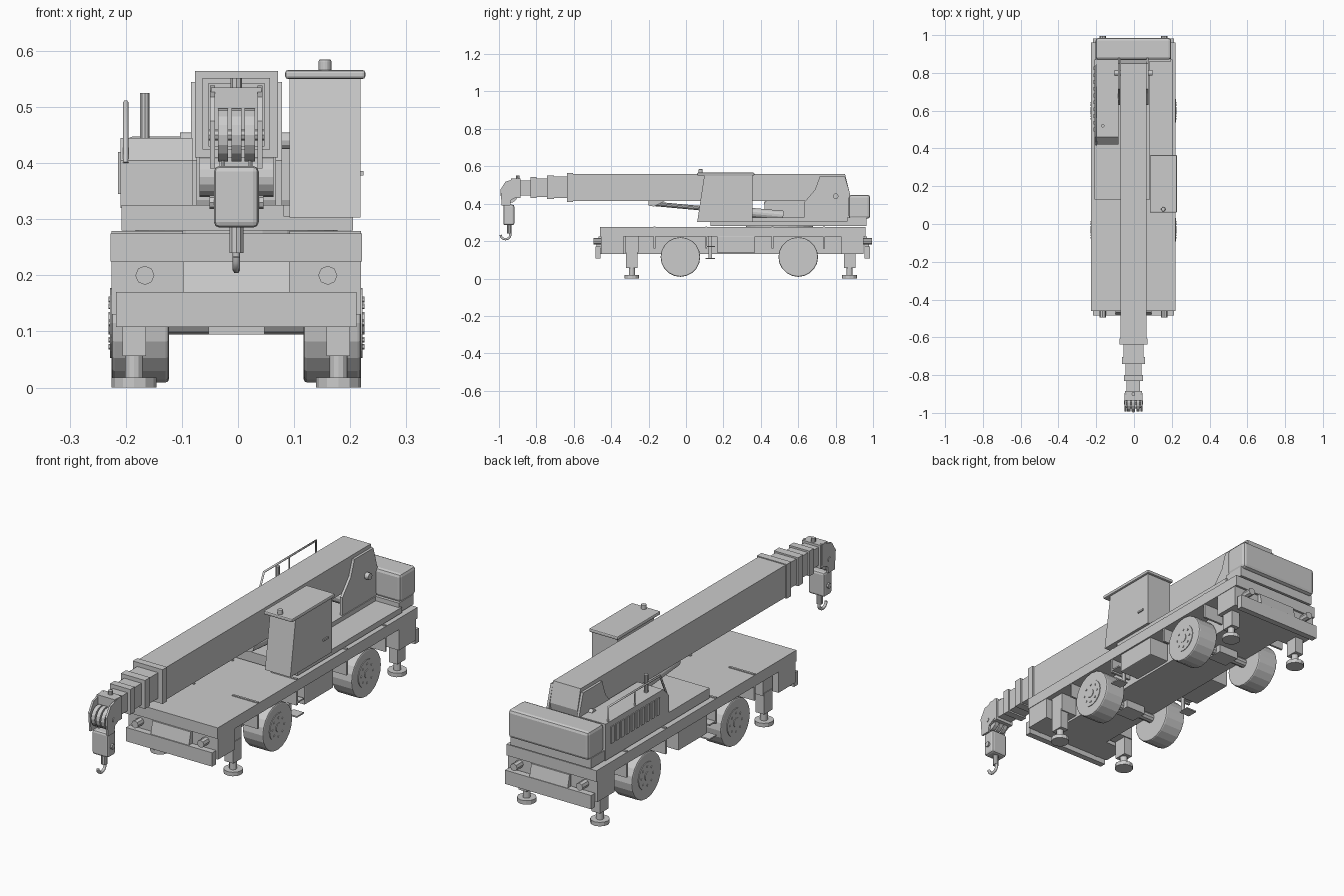
import bpy, bmesh, math
from mathutils import Vector

if "Cube" in bpy.data.objects:
    bpy.data.objects.remove(bpy.data.objects["Cube"])

parts = []

def add(name, bm, bevel=0):
    bmesh.ops.recalc_face_normals(bm, faces=bm.faces)
    me = bpy.data.meshes.new(name)
    bm.to_mesh(me)
    bm.free()
    ob = bpy.data.objects.new(name, me)
    bpy.context.collection.objects.link(ob)
    if bevel:
        m = ob.modifiers.new("bevel", 'BEVEL')
        m.width, m.segments = bevel, 2
    parts.append(ob)
    return ob

def prism(name, prof, x0, x1, bevel=0):
    """Extrude a (y, z) profile along x."""
    bm = bmesh.new()
    f = bm.faces.new([bm.verts.new((x0, y, z)) for y, z in prof])
    r = bmesh.ops.extrude_face_region(bm, geom=[f])
    bmesh.ops.translate(bm, vec=(x1 - x0, 0, 0),
                        verts=[v for v in r['geom'] if isinstance(v, bmesh.types.BMVert)])
    return add(name, bm, bevel)

def box(name, x0, x1, y0, y1, z0, z1, bevel=0):
    return prism(name, [(y0, z0), (y1, z0), (y1, z1), (y0, z1)], x0, x1, bevel)

def cyl(name, a, b, r, n=12, bevel=0):
    a, b = Vector(a), Vector(b)
    bm = bmesh.new()
    bmesh.ops.create_cone(bm, cap_ends=True, segments=n, radius1=r, radius2=r, depth=(b - a).length)
    bm.transform((b - a).to_track_quat('Z', 'Y').to_matrix().to_4x4())
    bmesh.ops.translate(bm, vec=(a + b) / 2, verts=bm.verts)
    return add(name, bm, bevel)

def tube(name, pts, r):
    cu = bpy.data.curves.new(name, 'CURVE')
    cu.dimensions, cu.bevel_depth, cu.bevel_resolution, cu.use_fill_caps = '3D', r, 1, True
    s = cu.splines.new('POLY')
    s.points.add(len(pts) - 1)
    for p, c in zip(s.points, pts):
        p.co = (*c, 1)
    ob = bpy.data.objects.new(name, cu)
    bpy.context.collection.objects.link(ob)
    parts.append(ob)

# Chassis
box("deck", -.224, .224, -.46, .96, .225, .275)
box("chassis_frame", -.12, .12, -.45, .95, .13, .225)
for y0, y1, yb in ((-.455, -.335, -.485), (.83, .95, .955)):
    box("end_block", -.222, .222, y0, y1, .13, .225)
    box("bumper", -.214, .214, yb, yb + .028, .108, .17)
for d, y in ((-1, -.455), (1, .955)):
    prism("end_panel", [(y, .225), (y + d * .012, .225), (y + d * .025, .17), (y, .17)], -.095, .095)
    for s in (-1, 1):
        cyl("lamp", (s * .163, y - d * .01, .2), (s * .163, y + d * .04, .2), .017, 8)
        box("bumper_bracket", s * .15, s * .17, min(y, y + d * .02), max(y, y + d * .02), .13, .16)

# Wheels, axles and fenders
for wy in (-.03, .60):
    cyl("axle", (-.13, wy, .115), (.13, wy, .115), .02, 10)
    box("differential", -.05, .05, wy - .04, wy + .04, .095, .14)
    for s in (-1, 1):
        cyl("tyre", (s * .12, wy, .115), (s * .222, wy, .115), .106, 20, .006)
        cyl("rim", (s * .2, wy, .115), (s * .225, wy, .115), .062, 20)
        cyl("hub", (s * .2, wy, .115), (s * .228, wy, .115), .02, 10)
        for k in range(8):
            a = k * math.tau / 8
            y, z = wy + .042 * math.cos(a), .115 + .042 * math.sin(a)
            cyl("wheel_bolt", (s * .22, y, z), (s * .228, y, z), .005, 6)
        for y in (wy - .143, wy + .133):
            box("fender_flap", s * .095, s * .222, y, y + .01, .16, .279)

# Tool boxes and steps between the wheels
for s in (-1, 1):
    box("tool_box", s * .12, s * .219, .165, .37, .138, .225, .004)
    for z in (.104, .168):
        box("step", s * .17, s * .222, .105, .155, z, z + .006)
    box("step_hanger", s * .165, s * .172, .12, .14, .104, .225)

# Outriggers
for y in (-.29, .875):
    box("outrigger_beam", -.2, .2, y - .035, y + .035, .14, .225)
    for s in (-1, 1):
        x = s * .182
        box("outrigger_leg", x - .021, x + .021, y - .03, y + .03, .056, .15)
        cyl("outrigger_rod", (x, y, .01), (x, y, .06), .016, 12)
        cyl("outrigger_pad", (x, y, 0), (x, y, .018), .04, 12)

# Slewing platform, hood and counterweight
cyl("slewing_ring", (0, .5, .27), (0, .5, .29), .18, 24)
box("platform_left", -.205, .085, .13, .87, .28, .325)
box("platform_right", .085, .208, .13, .87, .28, .305)
prism("engine_hood", [(.42, .32), (.42, .405), (.46, .445), (.87, .445), (.87, .32)], -.206, -.078)
box("counterweight_base", -.2, .2, .86, .965, .28, .325)
box("counterweight", -.2, .2, .87, .985, .32, .447, .014)
for k in range(10):
    y = .49 + k * .036
    box("hood_louvre", -.211, -.204, y, y + .02, .345, .42)
cyl("exhaust", (-.163, .52, .43), (-.163, .52, .525), .009, 10)
tube("handrail", [(-.197, .42, .4), (-.197, .47, .508), (-.197, .84, .508), (-.197, .84, .44)], .005)
tube("handrail_post", [(-.197, .65, .44), (-.197, .65, .508)], .004)

# Cab
prism("cab", [(.06, .303), (.355, .303), (.355, .553), (.098, .553)], .095, .221)
box("cab_roof", .087, .23, .06, .365, .55, .566, .005)
cyl("beacon", (.158, .078, .56), (.158, .078, .585), .012, 10, .004)
box("door_handle", .22, .227, .29, .325, .378, .386)

# Boom pivot
for s in (-1, 1):
    prism("boom_support", [(.63, .32), (.63, .405), (.69, .475), (.715, .545), (.85, .545),
                           (.878, .45), (.878, .32)], s * .07, s * .081)
cyl("boom_pin", (-.1, .80, .44), (.1, .80, .44), .015, 12)
cyl("winch_drum", (-.066, .7, .375), (.066, .7, .375), .035, 16)

# Telescopic boom: half width, y range, z range
prism("boom_base", [(-.635, .415), (.86, .415), (.872, .47), (.85, .56), (-.635, .56)], -.068, .068)
for name, w, y0, y1, z0, z1 in (
        ("boom_collar_1", .074, -.637, -.605, .41, .564), ("boom_tube_2", .052, -.74, -.6, .43, .545),
        ("boom_collar_2", .06, -.742, -.705, .424, .552), ("boom_tube_3", .043, -.83, -.7, .437, .535),
        ("boom_collar_3", .05, -.832, -.80, .43, .543), ("boom_tube_4", .036, -.91, -.8, .443, .525)):
    box(name, -w, w, y0, y1, z0, z1)

# Boom head with sheaves
head = [(-.895, .44), (-.895, .538), (-.965, .518), (-.992, .475), (-.985, .39), (-.94, .39), (-.935, .42)]
for s in (-1, 1):
    prism("head_plate", head, s * .038, s * .047)
box("head_cap", -.045, .045, -.935, -.885, .43, .535)
for x in (-.024, 0, .024):
    cyl("head_sheave", (x - .009, -.945, .45), (x + .009, -.945, .45), .047, 16)
cyl("sheave_pin", (-.05, -.945, .45), (.05, -.945, .45), .01, 8)
cyl("head_knob", (0, -.9, .53), (0, -.9, .552), .01, 8)

# Lift cylinder under the boom
cyl("lift_barrel", (0, .08, .376), (0, .52, .336), .026, 14)
cyl("lift_rod", (0, -.19, .401), (0, .09, .375), .012, 10)
prism("lift_bracket", [(-.2, .42), (-.2, .39), (-.17, .385), (-.1, .42)], -.03, .03)

# Hook block
for x in (-.024, .024):
    cyl("hoist_rope", (x, -.948, .39), (x, -.948, .45), .004, 6)
box("hook_block", -.04, .04, -.977, -.918, .285, .395, .01)
cyl("block_pin", (-.048, -.948, .33), (.048, -.948, .33), .012, 8)
cyl("hook_shank", (0, -.945, .24), (0, -.945, .29), .013, 10)
arc = [(0, -.965 + .026 * math.cos(a), .234 + .024 * math.sin(a))
       for a in [math.radians(20 - 22 * k) for k in range(10)]]
tube("hook", [(0, -.945, .262)] + arc, .007)

# The body sits slightly to the left of the overall centre
for ob in parts:
    ob.location.x -= .003
